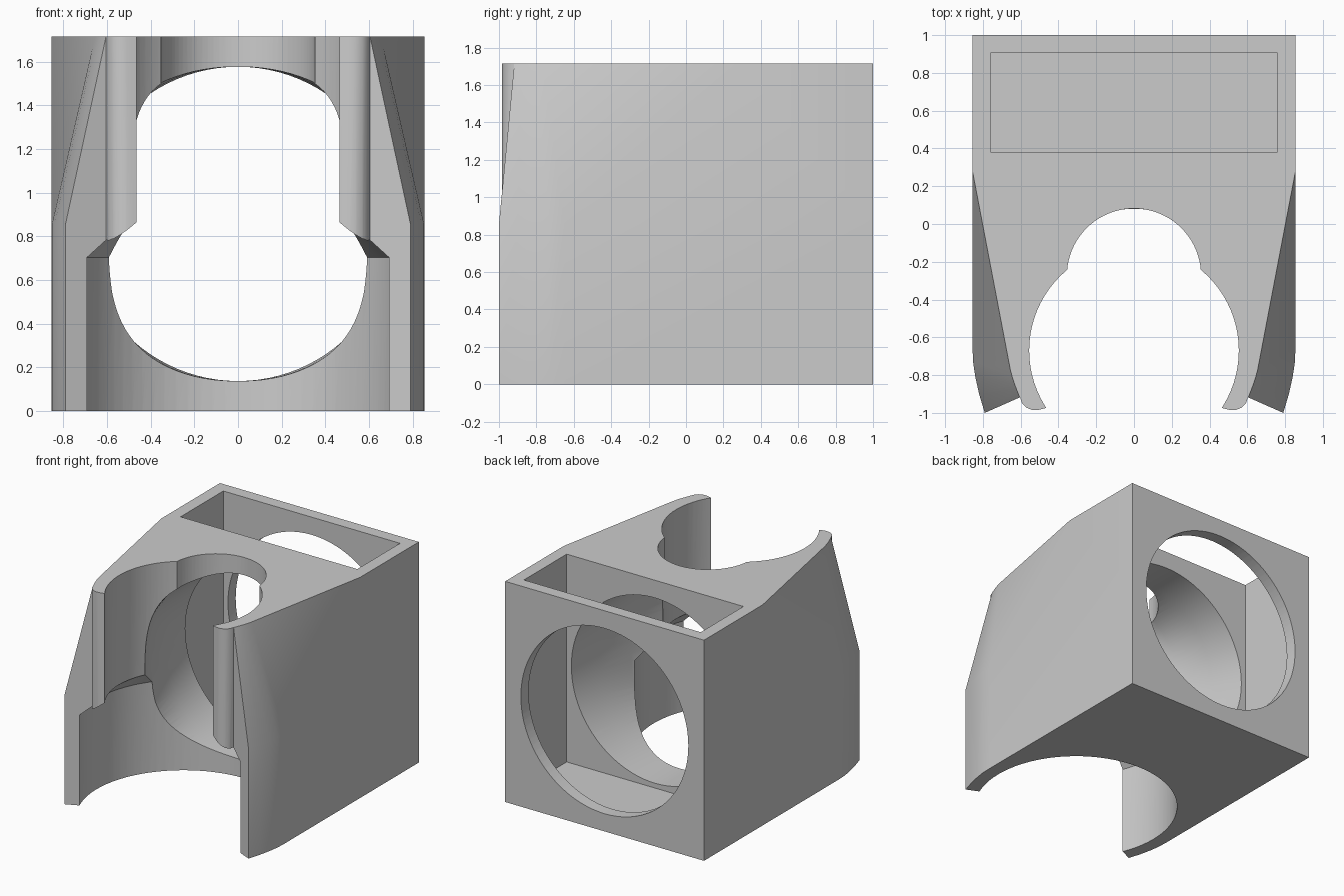
import bpy, bmesh
from math import sin, cos, pi, copysign

cube = bpy.data.objects.get("Cube")
if cube:
    bpy.data.objects.remove(cube, do_unlink=True)

HEIGHT = 1.715
MID = HEIGHT / 2
HALF = 0.855
CUP_Y = -0.67

grey = bpy.data.materials.new("plain grey")
grey.use_nodes = True
grey.diffuse_color = (0.6, 0.6, 0.6, 1)
grey.node_tree.nodes["Principled BSDF"].inputs["Base Color"].default_value = (0.6, 0.6, 0.6, 1)


def loft(name, rings):
    """Closed solid skinned through rings of equal point count."""
    bm = bmesh.new()
    rows = [[bm.verts.new(p) for p in ring] for ring in rings]
    n = len(rows[0])
    for a, b in zip(rows, rows[1:]):
        for i in range(n):
            j = (i + 1) % n
            bm.faces.new((a[i], a[j], b[j], b[i]))
    bm.faces.new(rows[0])
    bm.faces.new(rows[-1])
    bmesh.ops.remove_doubles(bm, verts=bm.verts, dist=0.0001)
    bmesh.ops.triangulate(bm, faces=bm.faces)
    bmesh.ops.recalc_face_normals(bm, faces=bm.faces)
    mesh = bpy.data.meshes.new(name)
    bm.to_mesh(mesh)
    bm.free()
    mesh.materials.append(grey)
    obj = bpy.data.objects.new(name, mesh)
    bpy.context.collection.objects.link(obj)
    return obj


def at_height(outline, z):
    return [(x, y, z) for x, y in outline]


def circle(r, y, z, n=80):
    return [(r * cos(2 * pi * i / n), y + r * sin(2 * pi * i / n), z) for i in range(n)]


def oval(w, h, power, y, n=96):
    """Upright superellipse section across the duct."""
    ring = []
    for i in range(n):
        c, s = cos(2 * pi * i / n), sin(2 * pi * i / n)
        ring.append((w * copysign(abs(c) ** (2 / power), c), y,
                     MID + h * copysign(abs(s) ** (2 / power), s)))
    return ring


def box(name, x, y0, y1, z0, z1):
    outline = [(-x, y0), (x, y0), (x, y1), (-x, y1)]
    return loft(name, [at_height(outline, z0), at_height(outline, z1)])


def combine(target, tool, operation):
    mod = target.modifiers.new(operation.lower(), 'BOOLEAN')
    mod.operation = operation
    mod.solver = 'EXACT'
    mod.object = tool
    tool.hide_render = True
    bpy.context.view_layer.objects.active = target
    bpy.ops.object.modifier_apply(modifier=mod.name)
    bpy.data.objects.remove(tool, do_unlink=True)


def mirrored(half):
    """Outline from the back round one side, in to the cup centre and out again."""
    return half + [(0, -0.65)] + [(-x, y) for x, y in reversed(half)]


# Body: straight lower half, upper half tapering towards the front
arc = [(0.855, -0.65), (0.852, -0.73), (0.84, -0.81), (0.82, -0.9), (0.79, -1.0)]
lower = mirrored([(HALF, 1), arc[0]] + arc)
upper = mirrored([(HALF, 1), (HALF, 0.28), (0.655, -0.77), (0.646, -0.805),
                  (0.634, -0.843), (0.62, -0.88), (0.605, -0.918)])
body = loft("holder_body", [at_height(lower, 0), at_height(lower, MID), at_height(upper, HEIGHT)])

# Rounded lips that wrap round the front of the upper cup
lip = [(0.604, -0.9175), (0.592, -0.95), (0.57, -0.972), (0.54, -0.984), (0.51, -0.985),
       (0.465, -0.974), (0.42, -0.83), (0.5, -0.8), (0.58, -0.85)]
for side in (1, -1):
    outline = [(side * x, y) for x, y in lip]
    combine(body, loft("lip", [at_height(outline, 0.65), at_height(outline, HEIGHT)]), 'UNION')

# Stepped cup opening: wide below, coned in to a narrower neck
combine(body, loft("cup_cutter", [circle(r, CUP_Y, z) for r, z in
                                  ((0.75, -0.1), (0.75, 0.703), (0.555, 0.865), (0.555, 1.9))]),
        'DIFFERENCE')
combine(body, loft("notch_cutter", [circle(0.355, -0.273, z) for z in (0.75, 1.9)]), 'DIFFERENCE')

# Pocket open at the top, with a round window through the back wall
combine(body, box("pocket_cutter", 0.76, 0.38, 0.905, 0.1, 1.9), 'DIFFERENCE')
combine(body, loft("window_cutter", [oval(0.72, 0.72, 2, y) for y in (0.6, 1.1)]), 'DIFFERENCE')

# Duct narrowing from the round window to the cup
sections = ((0.72, 2, 0.45), (0.72, 2, 0.38), (0.675, 2.2, 0.1), (0.605, 2.6, -0.19),
            (0.5, 3, -0.43), (0.43, 3.2, -0.6))
combine(body, loft("duct_cutter", [oval(w, 0.72, p, y) for w, p, y in sections]), 'DIFFERENCE')

# Smooth the curved walls, keep the corners crisp and the flats flat
bpy.ops.object.select_all(action='DESELECT')
body.select_set(True)
bpy.context.view_layer.objects.active = body
bpy.ops.object.shade_smooth_by_angle(angle=0.45)
weighted = body.modifiers.new("weighted_normals", 'WEIGHTED_NORMAL')
weighted.keep_sharp = True
